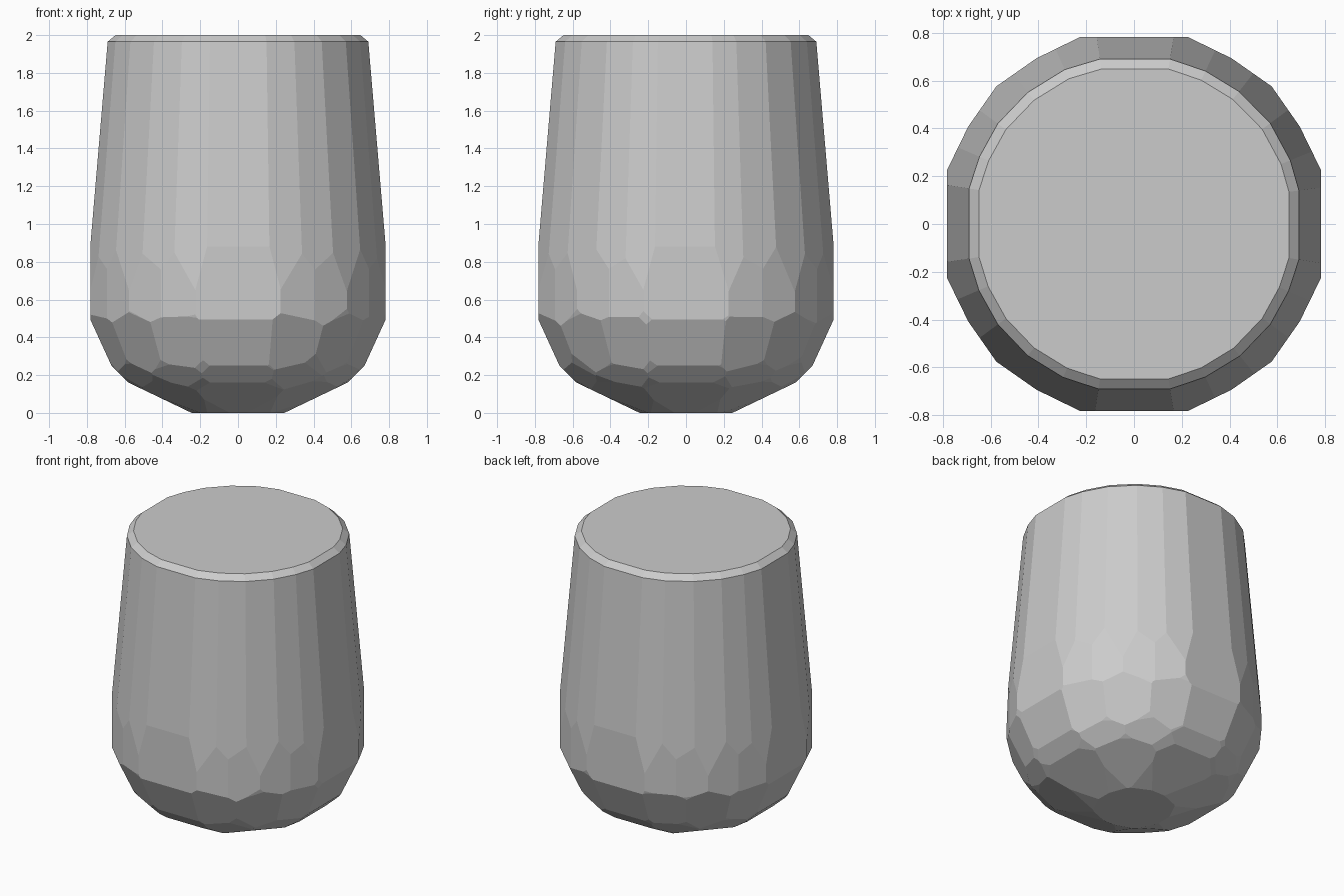
import bpy, bmesh, math, random
from mathutils import Vector

if "Cube" in bpy.data.objects:
    bpy.data.objects.remove(bpy.data.objects["Cube"])

random.seed(4)
bm = bmesh.new()

# Block that gets chiselled into a tumbler
bmesh.ops.create_cube(bm, size=1)
for v in bm.verts:
    v.co = Vector((v.co.x * 1.564, v.co.y * 1.564, (v.co.z + 0.5) * 2))


def chisel(azimuth, elevation, offset):
    """Cut away everything beyond one facet plane."""
    a, e = math.radians(azimuth), math.radians(elevation)
    n = Vector((math.cos(a) * math.cos(e), math.sin(a) * math.cos(e), math.sin(e)))
    res = bmesh.ops.bisect_plane(bm, geom=bm.verts[:] + bm.edges[:] + bm.faces[:],
                                 dist=1e-5, plane_co=n * offset, plane_no=n,
                                 clear_outer=True)
    edges = [g for g in res["geom_cut"] if isinstance(g, bmesh.types.BMEdge)]
    if len(edges) > 2:
        bmesh.ops.contextual_create(bm, geom=edges)


def support(r, z, elevation):
    e = math.radians(elevation)
    return r * math.cos(e) + z * math.sin(e)


# Upright facets, tapered wall facets and rim bevel, repeated per quadrant
taper = math.degrees(math.atan2(0.09, 1.06))
for quadrant in range(4):
    for az in (26, 35, 55, 64):
        chisel(quadrant * 90 + az, 0, 0.802)
    for az in (0, 17, 30, 45, 60, 73):
        extra = 0 if az == 0 else 0.012
        a = quadrant * 90 + az + (0 if az == 0 else random.uniform(-2, 2))
        chisel(a, taper, support(0.69 + extra, 1.965, taper))
        chisel(a, 50, support(0.69 + extra, 1.965, 50))

# Rounded bowl facets: elevation, offset, facets per turn, start angle
for elev, offset, count, start in (
        (-12, 0.668, 18, 10), (-24.6, 0.505, 16, 0), (-36, 0.397, 16, 11),
        (-45, 0.297, 12, 0), (-55, 0.203, 12, 15), (-64.4, 0.106, 8, 0),
        (-69, 0.083, 8, 22)):
    for i in range(count):
        az = start + i * 360 / count
        on_axis = abs((az + 45) % 90 - 45) < 1
        wobble = 0 if on_axis else random.uniform(-4, 4)
        extra = 0 if on_axis else 0.014 * math.cos(math.radians(elev))
        chisel(az + wobble, elev, offset + extra)

bmesh.ops.recalc_face_normals(bm, faces=bm.faces[:])
mesh = bpy.data.meshes.new("tumbler")
bm.to_mesh(mesh)
bm.free()
bpy.context.collection.objects.link(bpy.data.objects.new("tumbler", mesh))
